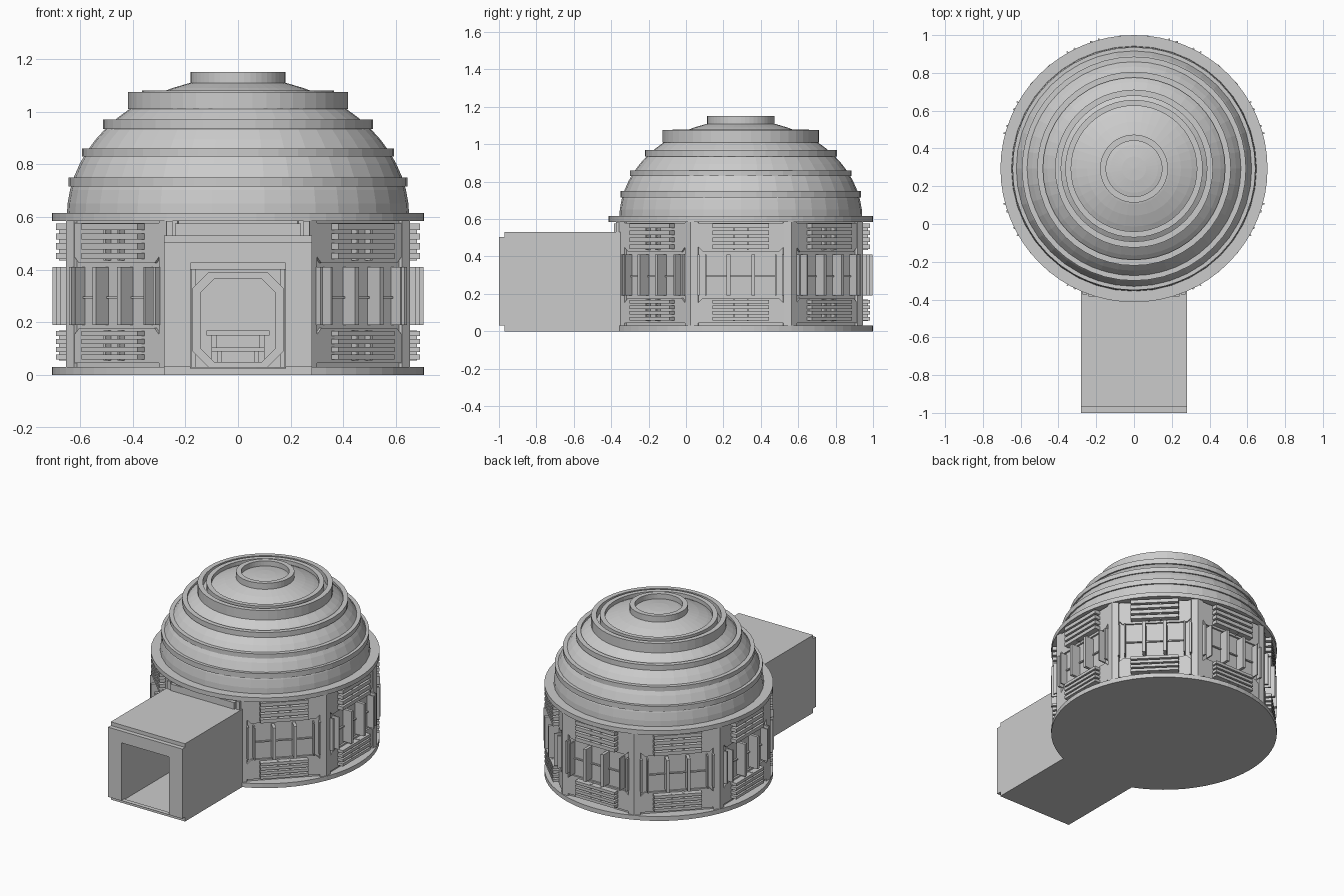
import bpy, bmesh, math
from mathutils import Matrix

if "Cube" in bpy.data.objects:
    bpy.data.objects.remove(bpy.data.objects["Cube"])

CY = 0.293                      # centre of the round hall
APO = 0.647                     # distance from centre to each flat wall


def finish(name, bm, loc=(0, 0, 0), rot=0.0):
    bmesh.ops.recalc_face_normals(bm, faces=bm.faces)
    me = bpy.data.meshes.new(name)
    bm.to_mesh(me)
    bm.free()
    return place(name, me, loc, rot)


def place(name, me, loc, rot):
    ob = bpy.data.objects.new(name, me)
    ob.location = loc
    ob.rotation_euler[2] = rot
    bpy.context.collection.objects.link(ob)
    return ob


def box(bm, x0, x1, y0, y1, z0, z1):
    m = Matrix.Translation(((x0 + x1) / 2, (y0 + y1) / 2, (z0 + z1) / 2))
    bmesh.ops.create_cube(bm, size=1, matrix=m @ Matrix.Diagonal((x1 - x0, y1 - y0, z1 - z0, 1)))


def prism(bm, pts, axis, a, b):
    """Extrude a polygon along axis 'x' (points are y,z) or 'z' (points are x,y)."""
    put = (lambda p, h: (h, p[0], p[1])) if axis == 'x' else (lambda p, h: (p[0], p[1], h))
    lo = [bm.verts.new(put(p, a)) for p in pts]
    hi = [bm.verts.new(put(p, b)) for p in pts]
    bm.faces.new(lo)
    bm.faces.new(hi)
    for i in range(len(pts)):
        j = (i + 1) % len(pts)
        bm.faces.new((lo[i], lo[j], hi[j], hi[i]))


def frame(bm, outer, inner, y0, y1):
    """Solid frame between two matching (x, z) outlines, from y0 to y1."""
    rings = [[bm.verts.new((x, y, z)) for x, z in loop]
             for loop, y in ((outer, y0), (inner, y0), (inner, y1), (outer, y1))]
    n = len(outer)
    for r in range(4):
        a, b = rings[r], rings[(r + 1) % 4]
        for i in range(n):
            j = (i + 1) % n
            bm.faces.new((a[i], a[j], b[j], b[i]))


def lathe(name, profile, segs, closed=False):
    """Revolve an (r, z) profile around the hall axis."""
    bm = bmesh.new()
    rings = []
    for r, z in profile:
        if r == 0:
            rings.append([bm.verts.new((0, 0, z))] * segs)
        else:
            rings.append([bm.verts.new((r * math.cos(t), r * math.sin(t), z))
                          for t in (2 * math.pi * i / segs for i in range(segs))])
    n = len(rings)
    for k in range(n if closed else n - 1):
        a, b = rings[k], rings[(k + 1) % n]
        for i in range(segs):
            j = (i + 1) % segs
            bm.faces.new(list(dict.fromkeys((a[i], a[j], b[j], b[i]))))
    return finish(name, bm, (0, CY, 0))


def rect(w, z0, z1):
    return [(-w, z0), (w, z0), (w, z1), (-w, z1)]


def octagon(w, z0, z1, c):
    return [(-w + c, z0), (w - c, z0), (w, z0 + c), (w, z1 - c),
            (w - c, z1), (-w + c, z1), (-w, z1 - c), (-w, z0 + c)]


# Round floor slab and the rim on top of the walls
lathe("floor_slab", [(0, 0), (0.707, 0), (0.707, 0.03), (0, 0.03)], 64)
lathe("wall_rim", [(0.62, 0.585), (0.707, 0.585), (0.707, 0.615), (0.62, 0.615)], 64, True)

# Elliptical dome shell
dome = [(0.65 * math.cos(t), 0.6 + 0.53 * math.sin(t))
        for t in (math.pi / 2 * i / 16 for i in range(16))]
lathe("dome", dome + [(0, 1.13)], 40)

# Stepped collars: outer radius, inner radius, bottom, top
collars = [(0.643, 0.622, 0.715, 0.75), (0.593, 0.566, 0.83, 0.86), (0.513, 0.482, 0.935, 0.97),
           (0.418, 0.386, 1.01, 1.075), (0.364, 0.333, 1.03, 1.08), (0.18, 0.148, 1.10, 1.15)]
for i, (ro, ri, z0, z1) in enumerate(collars):
    lathe(f"dome_collar_{i + 1}", [(ri, z0), (ro, z0), (ro, z1), (ri, z1)], 48, True)

# One wall bay (faces local +x), repeated on seven sides
bm = bmesh.new()
H = 0.268
box(bm, APO - 0.03, APO - 0.008, -H, H, 0.03, 0.585)
for z0, z1, c0, c1 in ((0.425, 0.578, 0.025, 0), (0.045, 0.178, 0, 0.025)):
    w = 0.228                                       # plates with clipped corners
    pts = [(-w + c0, z0), (w - c0, z0), (w, z0 + c0), (w, z1 - c1),
           (w - c1, z1), (-w + c1, z1), (-w, z1 - c1), (-w, z0 + c0)]
    pts = [p for i, p in enumerate(pts) if p != pts[i - 1]]
    prism(bm, pts, 'x', APO - 0.01, APO + 0.004)
for z, h in [(0.452 + 0.037 * i, 0.024) for i in range(4)] + [(0.068 + 0.03 * i, 0.019) for i in range(4)]:
    box(bm, APO, 0.69, -0.15, 0.15, z - h / 2, z + h / 2)      # louvre slats
for z0, z1 in ((0.435, 0.575), (0.055, 0.17)):
    for y in (-0.037, 0.037):
        box(bm, APO, 0.68, y - 0.005, y + 0.005, z0, z1)       # slat supports
for s in (-1, 1):
    for y, t, r in ((0.066, 0.010, 0.705), (0.187, 0.004, 0.69), (0.226, 0.006, 0.675)):
        box(bm, APO - 0.012, r, s * y - t, s * y + t, 0.19, 0.41)  # window fins
box(bm, APO - 0.012, APO + 0.003, -0.187, 0.187, 0.291, 0.299)  # window crossbar
bay = None
for k in range(8):
    if k == 6:
        continue
    a = k * math.pi / 4
    if bay is None:
        bay = finish("wall_bay_1", bm, (0, CY, 0), a)
    else:
        place(f"wall_bay_{k + 1}", bay.data, (0, CY, 0), a)

# Corner posts between the bays
bm = bmesh.new()
prism(bm, [(0.706, 0), (0.690, 0.038), (0.655, 0.034), (0.665, 0), (0.655, -0.034), (0.690, -0.038)],
      'z', 0.03, 0.585)
post = finish("corner_post_1", bm, (0, CY, 0), math.pi / 8)
for k in range(1, 8):
    place(f"corner_post_{k + 1}", post.data, (0, CY, 0), (k + 0.5) * math.pi / 4)

# Front wall with doorway, and lintel above the corridor
yf = CY - APO
bm = bmesh.new()
frame(bm, rect(H, 0.03, 0.585), rect(0.18, 0.031, 0.425), yf + 0.008, yf + 0.03)
finish("front_wall", bm)
bm = bmesh.new()
box(bm, -0.24, 0.24, yf - 0.03, yf + 0.01, 0.525, 0.575)
for s in (-1, 1):
    box(bm, s * 0.26 - 0.012, s * 0.26 + 0.012, yf - 0.02, yf + 0.01, 0.53, 0.585)
finish("door_lintel", bm)

# Entrance corridor with stepped front rim
bm = bmesh.new()
frame(bm, rect(0.28, 0, 0.53), rect(0.18, 0.025, 0.425), -0.97, yf + 0.01)
frame(bm, rect(0.28, 0.03, 0.505), rect(0.18, 0.031, 0.425), -1.0, -0.969)
finish("corridor", bm)

# Eight-sided door frame at the inner end
bm = bmesh.new()
frame(bm, octagon(0.172, 0.03, 0.39, 0.06), octagon(0.14, 0.05, 0.365, 0.05), yf - 0.02, yf + 0.04)
box(bm, -0.18, 0.18, yf - 0.02, yf + 0.02, 0.40, 0.425)
for s in (-1, 1):
    box(bm, s * 0.17 - 0.008, s * 0.17 + 0.008, yf - 0.01, yf + 0.02, 0.03, 0.40)
finish("door_frame", bm)

# Table and benches inside the hall
bm = bmesh.new()
box(bm, -0.12, 0.12, CY - 0.12, CY + 0.12, 0.15, 0.17)
for sx in (-1, 1):
    for sy in (-1, 1):
        box(bm, sx * 0.09 - 0.01, sx * 0.09 + 0.01, CY + sy * 0.09 - 0.01, CY + sy * 0.09 + 0.01, 0.03, 0.15)
finish("table", bm)
bm = bmesh.new()
for s in (-1, 1):
    box(bm, -0.1, 0.1, CY + s * 0.2 - 0.03, CY + s * 0.2 + 0.03, 0.09, 0.105)
    for x in (-0.07, 0.07):
        box(bm, x - 0.01, x + 0.01, CY + s * 0.2 - 0.02, CY + s * 0.2 + 0.02, 0.03, 0.09)
finish("benches", bm)
